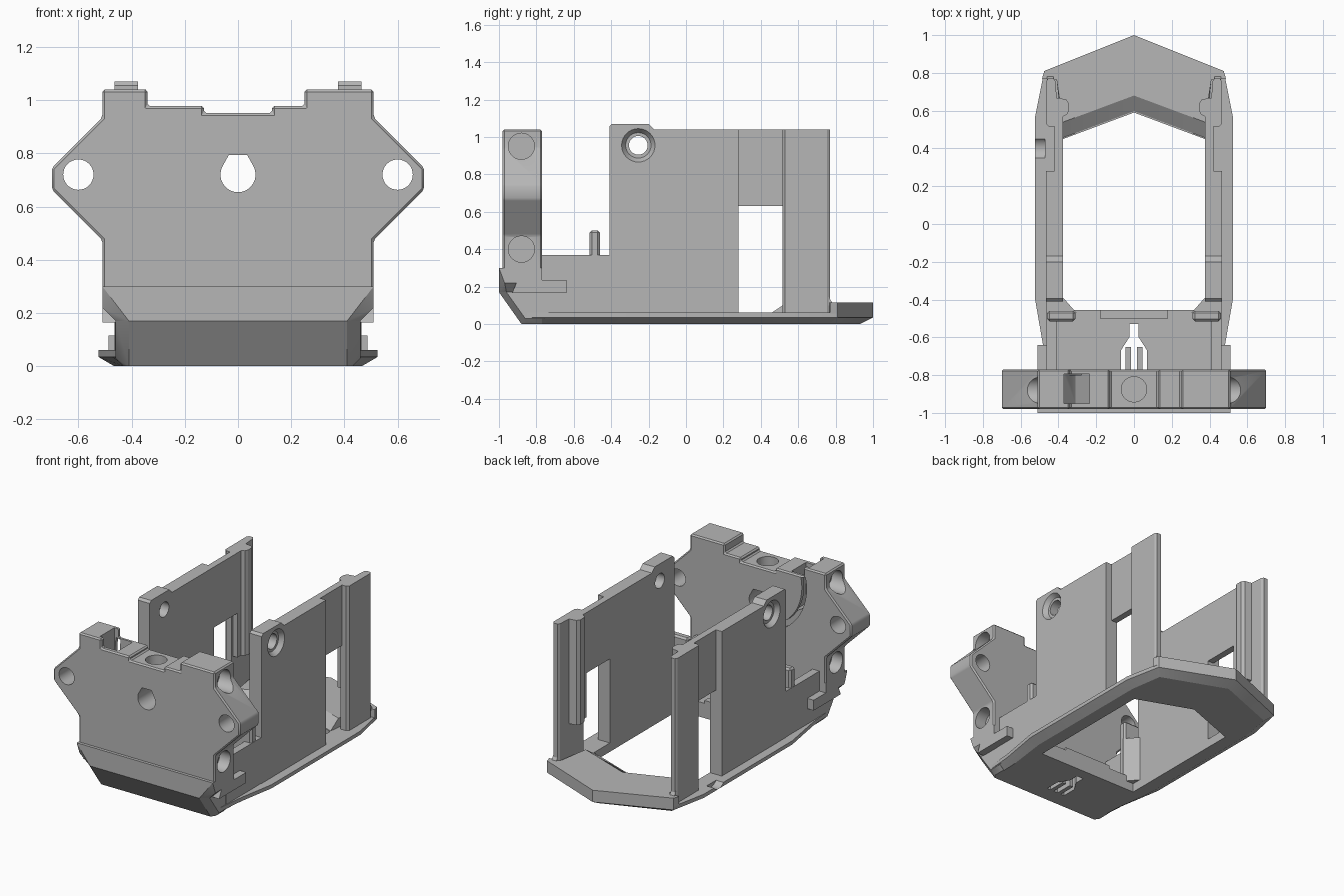
import bpy, bmesh
from math import cos, sin, pi, radians
from mathutils import Vector

cube = bpy.data.objects.get("Cube")
if cube:
    bpy.data.objects.remove(cube, do_unlink=True)

grey = bpy.data.materials.new("matte grey")
grey.use_nodes = True
grey.diffuse_color = (0.47, 0.47, 0.47, 1)
grey.node_tree.nodes["Principled BSDF"].inputs["Base Color"].default_value = grey.diffuse_color
parts = []


def finish(name, bm):
    bmesh.ops.recalc_face_normals(bm, faces=bm.faces)
    mesh = bpy.data.meshes.new(name)
    bm.to_mesh(mesh)
    bm.free()
    mesh.materials.append(grey)
    ob = bpy.data.objects.new(name, mesh)
    bpy.context.collection.objects.link(ob)
    parts.append(ob)
    return ob


def loft(name, rings):
    """Skin a stack of equal-length point rings and cap both ends."""
    bm = bmesh.new()
    rows = [[bm.verts.new(p) for p in ring] for ring in rings]
    for a, b in zip(rows, rows[1:]):
        for i in range(len(a)):
            j = (i + 1) % len(a)
            bm.faces.new((a[i], a[j], b[j], b[i]))
    bm.faces.new(rows[0])
    bm.faces.new(rows[-1])
    return finish(name, bm)


def prism(name, pts, axis, lo, hi):
    """Extrude a 2D outline along x (yz outline), y (xz) or z (xy)."""
    place = {"x": lambda a, b, c: (c, a, b),
             "y": lambda a, b, c: (a, c, b),
             "z": lambda a, b, c: (a, b, c)}[axis]
    return loft(name, [[place(a, b, c) for a, b in pts] for c in (lo, hi)])


def box(name, x, y, z):
    return prism(name, [(x[0], y[0]), (x[1], y[0]), (x[1], y[1]), (x[0], y[1])], "z", *z)


def circle(u, v, r, n=32):
    return [(u + r * cos(2 * pi * i / n), v + r * sin(2 * pi * i / n)) for i in range(n)]


def hull(name, pts):
    bm = bmesh.new()
    for x, y, z in pts:
        for s in (1, -1):
            bm.verts.new((s * x, y, z))
    bmesh.ops.convex_hull(bm, input=bm.verts)
    bmesh.ops.dissolve_limit(bm, angle_limit=radians(1), verts=bm.verts, edges=bm.edges)
    return finish(name, bm)


def bake(ob):
    deps = bpy.context.evaluated_depsgraph_get()
    mesh = bpy.data.meshes.new_from_object(ob.evaluated_get(deps))
    ob.modifiers.clear()
    ob.data = mesh


def bevel(ob, width):
    m = ob.modifiers.new("edge", "BEVEL")
    m.width, m.segments, m.limit_method = width, 1, "ANGLE"
    bake(ob)


def cut(targets, cutter):
    cutter.hide_render = True
    for ob in targets:
        m = ob.modifiers.new("cut", "BOOLEAN")
        m.operation, m.solver, m.object = "DIFFERENCE", "EXACT", cutter
        bake(ob)
    parts.remove(cutter)
    bpy.data.objects.remove(cutter, do_unlink=True)


def both(half):
    """Complete a right-hand outline; points on the centre line stay single."""
    return half + [(-x, y) for x, y in reversed(half) if x > 0]


# Base frame with chamfered underside
low = both([(0, .93), (.43, .765), (.465, .54), (.465, -.38), (.43, -.65), (.42, -.85)])
rim = both([(0, 1), (.475, .81), (.525, .56), (.525, -.39), (.475, -.68), (.46, -.85)])
base = loft("base_frame", [[(x, y, z) for x, y in ring]
                           for ring, z in ((low, 0), (rim, .035), (rim, .06))])
cut([base], prism("opening", both([(0, .59), (.375, .45), (.375, -.455)]), "z", -.1, .2))
cut([base], prism("side_notch", circle(.4, .1, .065), "x", -.6, -.47))

# Raised rear rim, sloping down to the opening
outer = [(0, 1), (.475, .81), (.487, .77), (.41, .765)]
inner = [[(.375, .45), (0, .59)], [(.375, .54), (0, .68)]]
rings = []
for edge, z in zip(inner, (.055, .115)):
    right = outer + [edge[0]]
    left = [(-x, y) for x, y in reversed(right[1:])]
    rings.append([(x, y, z) for x, y in right + [edge[1]] + left])
loft("rear_rim", rings)

# Front floor with forked slot
floor = box("front_floor", (-.44, .44), (-.84, -.455), (.055, .1))
slot = prism("slot", both([(.025, -.53), (.025, -.6), (.07, -.67), (.07, -.77)]), "z", -.1, .3)
cut([base, floor], slot)
for s, side in ((1, "left"), (-1, "right")):
    box(side + "_slot_finger", sorted((s * .016, s * .044)), (-.78, -.65), (0, .08))
box("floor_lip", (-.18, .18), (-.5, -.455), (.09, .12))

# Sloped nose under the front plate
hull("nose_upper", [(.51, -1, .30), (.51, -.77, .30), (.51, -.97, .22), (.51, -.77, .22),
                    (.41, -1, .17), (.46, -.96, .17), (.46, -.77, .17)])
hull("nose_lower", [(.41, -1, .17), (.46, -.96, .17), (.46, -.77, .17), (.41, -.88, 0),
                    (.43, -.85, 0), (.43, -.77, 0), (.46, -.86, .03), (.46, -.77, .03)])

# Front plate with winged outline and stepped top
plate = prism("front_plate", [
    (-.51, .24), (.51, .24), (.51, .475), (.70, .665), (.70, .745), (.51, .935), (.51, 1.04),
    (.25, 1.04), (.25, .978), (.128, .978), (.128, .952), (-.128, .952), (-.128, .978),
    (-.34, .978), (-.34, 1.04), (-.51, 1.04), (-.51, .935), (-.70, .745), (-.70, .665),
    (-.51, .475)], "y", -.98, -.77)
bevel(plate, .009)
for s in (1, -1):
    cut([plate], prism("wing_hole", circle(s * .6, .72, .057), "y", -1.1, -.6))
    for z in (.40, .95):
        cut([plate], prism("side_socket", circle(-.88, z, .07), "x", *sorted((s * .43, s * .8))))
arc = [(.066 * cos(radians(a)), .72 + .066 * sin(radians(a))) for a in range(150, 391, 12)]
cut([plate], prism("shaft_hole", arc + [(.035, .793), (-.035, .793)], "y", -1.1, -.6))
cut([plate], prism("top_hole", circle(0, -.875, .067), "z", .81, 1.2))
cut([plate], prism("pocket", [(-.37, 1.2), (-.37, .82), (-.31, .74), (-.235, .70), (-.235, 1.2)],
                   "y", -.95, -.795))
sweep = [radians(a) for a in range(168, 271, 6)]
ring = [(r * cos(a), .9 + r * sin(a)) for r, angles in ((.365, sweep), (.33, sweep[::-1]))
        for a in angles]
cut([plate], prism("cable_groove", ring, "y", -.80, -.6))

# Mirrored side structure
for s, side in ((1, "left"), (-1, "right")):
    def span(a, b):
        return sorted((s * a, s * b))

    wall = prism(side + "_wall", [(-.41, .05), (.28, .05), (.28, 1.04), (-.17, 1.04),
                                  (-.2, 1.07), (-.395, 1.07), (-.41, 1.055)],
                 "x", *span(.375, .465))
    cut([wall], prism("bolt_hole", circle(-.255, .955, .05), "x", *span(.3, .6)))
    cut([wall], loft("countersink", [[(s * x, y, z) for y, z in circle(-.255, .955, r)]
                                     for x, r in ((.435, .068), (.47, .093))]))
    box(side + "_window_panel", span(.375, .42), (.275, .53), (.63, 1.04))
    post = prism(side + "_rear_post", [(s * x, y) for x, y in (
        (.41, .515), (.45, .515), (.465, .53), (.465, .755), (.455, .77), (.425, .77),
        (.415, .755), (.41, .67))], "z", .05, 1.04)
    prism(side + "_post_rib", [(s * x, y) for x, y in (
        (.42, .53), (.375, .53), (.375, .57), (.355, .58), (.345, .60), (.345, .64),
        (.36, .66), (.42, .67))], "z", .33, 1.04)
    prism(side + "_post_foot", [(.76, .1), (.79, .1), (.775, .125), (.76, .15)],
          "x", *span(.425, .46))

    # Low wall, upright tab and corner gusset beside the floor
    box(side + "_low_wall", span(.41, .462), (-.79, -.40), (.03, .37))
    tab = box(side + "_tab", span(.31, .46), (-.515, -.46), (.06, .5))
    bevel(tab, .012)
    prism(side + "_gusset", [(s * x, y) for x, y in (
        (.46, -.39), (.375, -.39), (.305, -.47), (.46, -.47))], "z", .06, .37)
    prism(side + "_foot_rail", [(-.93, .165), (-.64, .165), (-.64, .235), (-.9, .235)],
          "x", *span(.44, .51))

# Smooth round surfaces while keeping hard edges
for ob in bpy.context.selected_objects:
    ob.select_set(False)
for ob in parts:
    ob.select_set(True)
bpy.context.view_layer.objects.active = plate
bpy.ops.object.shade_smooth_by_angle(angle=radians(25))
